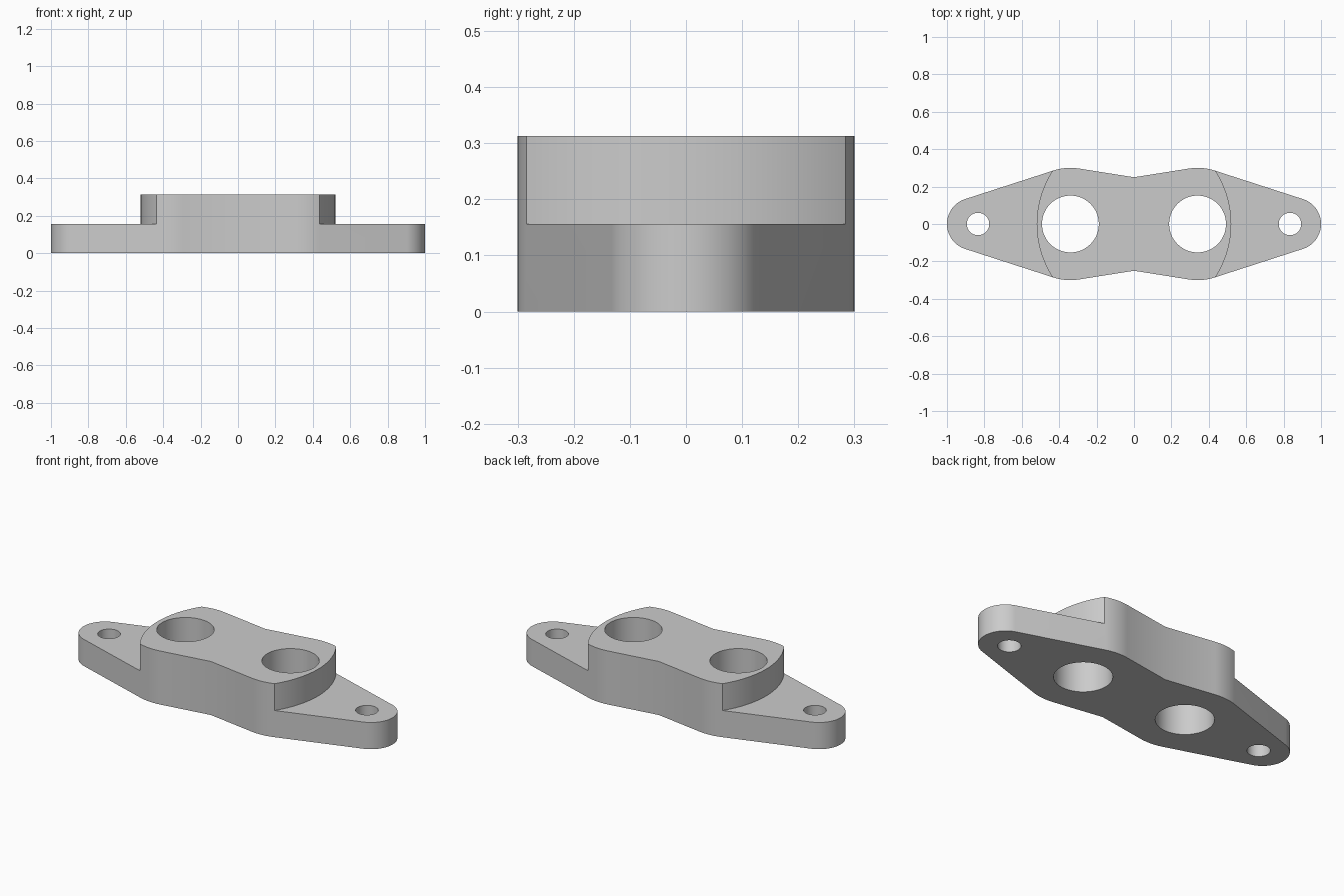
import bpy
import bmesh
from math import asin, atan2, cos, sin, hypot, pi, radians

if "Cube" in bpy.data.objects:
    bpy.data.objects.remove(bpy.data.objects["Cube"])

PLATE_Z, BOSS_Z = 0.156, 0.313
LOBE_X, LOBE_R = 0.34, 0.30
TIP_X, TIP_R = 0.86, 0.14
WAIST_Y, BOSS_R = 0.25, 0.52


def arc(cx, r, start, end, steps):
    """Points on an arc centred on the x axis."""
    angles = [start + (end - start) * i / steps for i in range(steps + 1)]
    return [(cx + r * cos(a), r * sin(a)) for a in angles]


def prism(name, points, z0, z1):
    """Straight extrusion of a closed outline."""
    bm = bmesh.new()
    low = [bm.verts.new((x, y, z0)) for x, y in points]
    high = [bm.verts.new((x, y, z1)) for x, y in points]
    bm.faces.new(low)
    bm.faces.new(high)
    for i in range(len(points)):
        j = (i + 1) % len(points)
        bm.faces.new((low[i], low[j], high[j], high[i]))
    bmesh.ops.recalc_face_normals(bm, faces=bm.faces)
    mesh = bpy.data.meshes.new(name)
    bm.to_mesh(mesh)
    bm.free()
    obj = bpy.data.objects.new(name, mesh)
    bpy.context.collection.objects.link(obj)
    return obj


# Flange outline: tip arc, tangent to lobe arc, tangent to waist point
outer = pi / 2 - asin((LOBE_R - TIP_R) / (TIP_X - LOBE_X))
inner = (pi / 2 + asin(LOBE_R / hypot(LOBE_X, WAIST_Y))
         - atan2(WAIST_Y, LOBE_X))
quarter = (arc(TIP_X, TIP_R, 0, outer, 20)
           + arc(LOBE_X, LOBE_R, outer, inner, 12) + [(0, WAIST_Y)])
half = quarter + [(-x, y) for x, y in quarter[-2::-1]]
outline = half + [(x, -y) for x, y in half[-2:0:-1]]
body = prism("flange_body", outline, 0, BOSS_Z)

# Cutters: lowered ears, main bores and bolt holes on both sides
cutters = []
for side, label in ((1, "left"), (-1, "right")):
    ear = arc(0, BOSS_R, -radians(42), radians(42), 56)
    ear += [(1.2, 0.5), (1.2, -0.5)]
    ear = [(side * x, y) for x, y in ear]
    cutters.append(prism(label + "_ear_cutter", ear, PLATE_Z, 0.5))
    for part, x, r in (("bore", LOBE_X, 0.152), ("bolt_hole", 0.834, 0.06)):
        circle = arc(side * x, r, 0, 2 * pi, 64)[:-1]
        cutters.append(prism(label + "_" + part + "_cutter", circle, -0.1, 0.5))

bpy.ops.object.select_all(action="DESELECT")
bpy.context.view_layer.objects.active = body
body.select_set(True)
for cutter in cutters:
    cutter.hide_render = True
    mod = body.modifiers.new(cutter.name, "BOOLEAN")
    mod.operation = "DIFFERENCE"
    mod.solver = "EXACT"
    mod.object = cutter
    bpy.ops.object.modifier_apply(modifier=mod.name)
    bpy.data.objects.remove(cutter)

# Plain grey finish
grey = bpy.data.materials.new("grey_metal")
grey.use_nodes = True
colour = (0.6, 0.6, 0.6, 1)
grey.diffuse_color = colour
grey.node_tree.nodes["Principled BSDF"].inputs["Base Color"].default_value = colour
body.data.materials.clear()
body.data.materials.append(grey)
bpy.ops.object.shade_smooth_by_angle(angle=radians(30))
